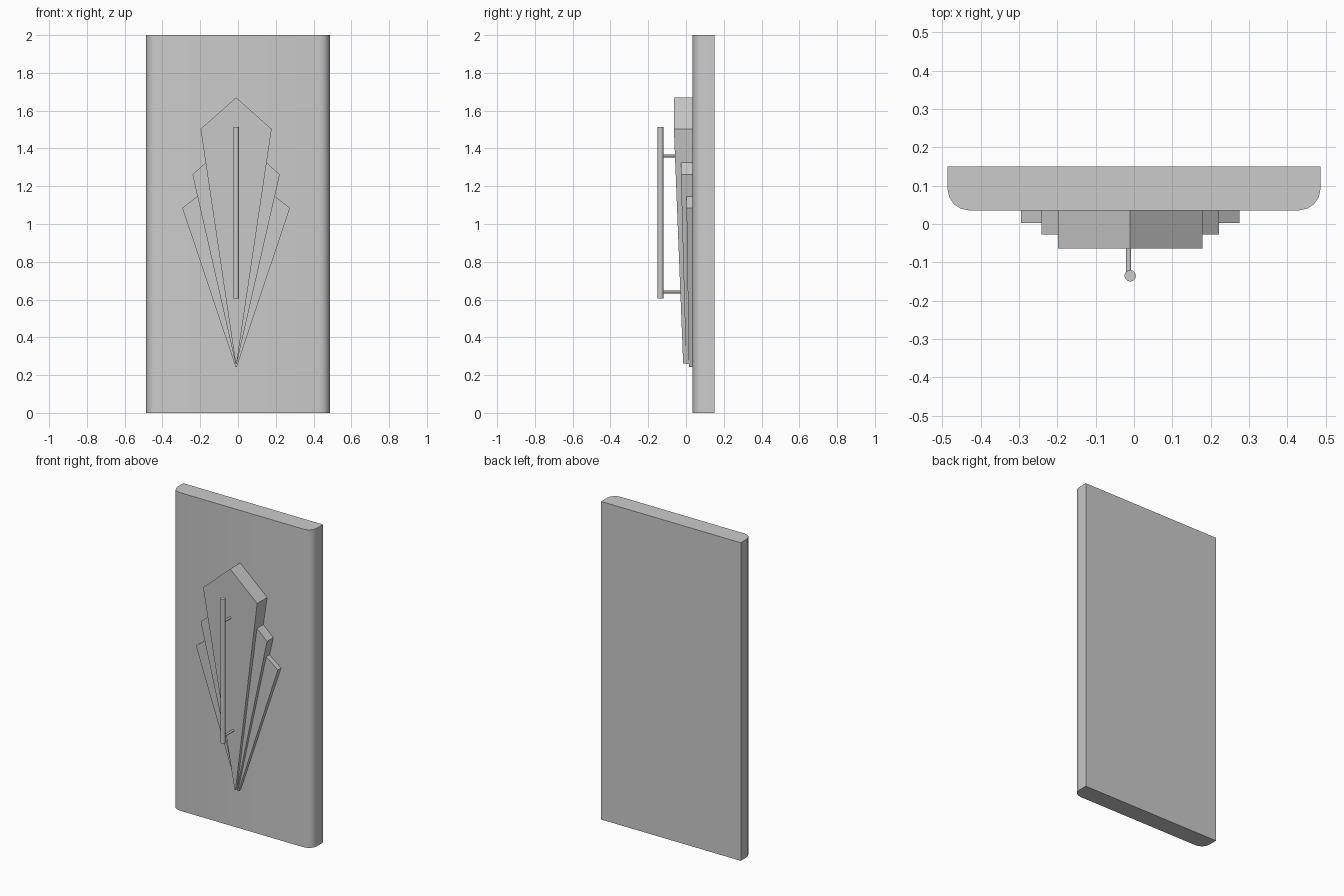
import bpy, bmesh, math
from mathutils import Matrix

if "Cube" in bpy.data.objects:
    bpy.data.objects.remove(bpy.data.objects["Cube"])

CX = -0.01          # centre line of the ornament and handle
FRONT = 0.0355      # front plane of the slab


def finish(name, bm, smooth=False):
    bmesh.ops.recalc_face_normals(bm, faces=bm.faces)
    me = bpy.data.meshes.new(name)
    bm.to_mesh(me)
    bm.free()
    ob = bpy.data.objects.new(name, me)
    bpy.context.collection.objects.link(ob)
    if smooth:
        bpy.ops.object.select_all(action='DESELECT')
        bpy.context.view_layer.objects.active = ob
        ob.select_set(True)
        bpy.ops.object.shade_smooth_by_angle(angle=math.radians(40))
    return ob


def prism(name, front, back, smooth=False):
    """Solid between two matching outlines."""
    bm = bmesh.new()
    a = [bm.verts.new(p) for p in front]
    b = [bm.verts.new(p) for p in back]
    n = len(a)
    bm.faces.new(a)
    bm.faces.new(b[::-1])
    for i in range(n):
        bm.faces.new((a[i], b[i], b[(i + 1) % n], a[(i + 1) % n]))
    return finish(name, bm, smooth)


def rod(name, radius, length, centre, axis, sides):
    bm = bmesh.new()
    rot = Matrix.Rotation(math.pi / 2, 4, 'X') if axis == 'Y' else Matrix()
    bmesh.ops.create_cone(bm, cap_ends=True, segments=sides, radius1=radius,
                          radius2=radius, depth=length,
                          matrix=Matrix.Translation(centre) @ rot)
    return finish(name, bm, True)


# Door slab with rounded front vertical corners
W, R = 0.486, 0.056
arc = [(W - R + R * math.cos(t), FRONT + R - R * math.sin(t))
       for t in (math.pi / 2 * i / 4 for i in range(5))]
right = [(W, 0.15)] + arc
outline = right + [(-x, y) for x, y in reversed(right)]
prism("door_slab", [(x, y, 0) for x, y in outline],
      [(x, y, 2) for x, y in outline], True)


# Stacked wedge panels: half width, shoulder z, apex z, tip z, front y at top and tip
def wedge(name, half, shoulder, apex, tip, y_top, y_tip):
    prof = [(0.003, tip, y_tip), (half, shoulder, y_top), (0, apex, y_top),
            (-half, shoulder, y_top), (-0.003, tip, y_tip)]
    ob = prism(name, [(CX + x, y, z) for x, z, y in prof],
               [(CX + x, FRONT, z) for x, z, y in prof])
    return ob


wedge("fan_panel_front", 0.188, 1.503, 1.67, 0.262, -0.064, -0.015)
wedge("fan_panel_middle", 0.231, 1.262, 1.47, 0.26, -0.027, 0.0)
wedge("fan_panel_back", 0.285, 1.085, 1.305, 0.243, 0.003, 0.015)

# Pull handle and its two standoffs
HY = -0.135
rod("pull_handle", 0.015, 0.908, (CX, HY, 1.059), 'Z', 12)
for name, z, y_end in (("lower_standoff", 0.64, -0.025), ("upper_standoff", 1.36, -0.052)):
    rod(name, 0.007, y_end - HY, (CX - 0.004, (HY + y_end) / 2, z), 'Y', 10)
